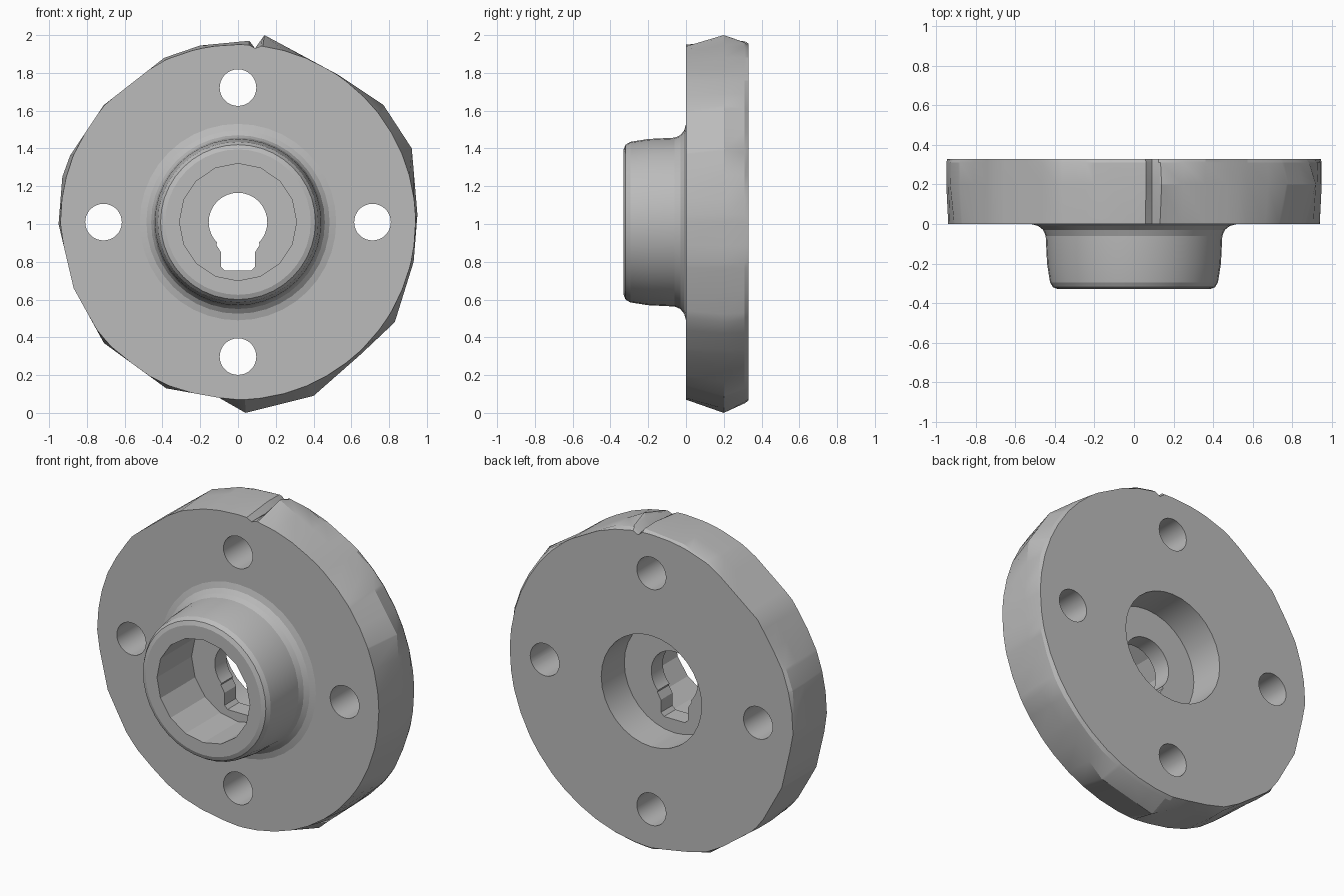
import bpy, bmesh, math

if "Cube" in bpy.data.objects:
    bpy.data.objects.remove(bpy.data.objects["Cube"])

CZ = 1.01          # height of the hub axis
TAU = 2 * math.pi

metal = bpy.data.materials.new("grey metal")
metal.use_nodes = True
COLOUR = (0.5, 0.5, 0.5, 1)
metal.diffuse_color = COLOUR
metal.node_tree.nodes["Principled BSDF"].inputs["Base Color"].default_value = COLOUR


def loft(name, rings):
    """Closed solid through matching rings of (x, y, z) points."""
    bm = bmesh.new()
    loops = [[bm.verts.new(p) for p in ring] for ring in rings]
    n = len(loops[0])
    for a, b in zip(loops, loops[1:]):
        for i in range(n):
            j = (i + 1) % n
            bm.faces.new((a[i], a[j], b[j], b[i]))
    bm.faces.new(loops[0])
    bm.faces.new(loops[-1])
    bmesh.ops.recalc_face_normals(bm, faces=bm.faces)
    mesh = bpy.data.meshes.new(name)
    bm.to_mesh(mesh)
    bm.free()
    mesh.materials.append(metal)
    obj = bpy.data.objects.new(name, mesh)
    bpy.context.collection.objects.link(obj)
    return obj


def circle(r, y, n, cx=0, cz=CZ):
    return [(cx + r * math.cos(TAU * i / n), y, cz + r * math.sin(TAU * i / n))
            for i in range(n)]


def cylinder(name, r, y0, y1, n, cx=0, cz=CZ):
    return loft(name, [circle(r, y0, n, cx, cz), circle(r, y1, n, cx, cz)])


def cut(target, cutters):
    bpy.context.view_layer.objects.active = target
    for c in cutters:
        mod = target.modifiers.new("cut", 'BOOLEAN')
        mod.operation, mod.solver, mod.object = 'DIFFERENCE', 'EXACT', c
        bpy.ops.object.modifier_apply(modifier=mod.name)
        bpy.data.objects.remove(c)


def smooth(obj, degrees):
    bpy.ops.object.select_all(action='DESELECT')
    obj.select_set(True)
    bpy.context.view_layer.objects.active = obj
    bpy.ops.object.shade_smooth_by_angle(angle=math.radians(degrees))


# Rough outline of the flange rim, counter-clockwise from +x (x, z)
outline = [(.95, 1.05), (.92, 1.4), (.77, 1.63), (.53, 1.79), (.14, 2), (.09, 1.93),
           (.06, 1.97), (-.2, 1.945), (-.39, 1.88), (-.71, 1.63), (-.89, 1.36),
           (-.93, 1.25), (-.95, 1), (-.87, .66), (-.71, .37), (-.38, .13),
           (-.1, .08), (.04, 0), (.4, .09), (.65, .31), (.83, .48), (.93, .8)]
corners = [(x, z - CZ) for x, z in outline]


def rim_radius(t):
    """Distance from the axis to the outline in direction t."""
    dx, dz = math.cos(t), math.sin(t)
    for (ax, az), (bx, bz) in zip(corners, corners[1:] + corners[:1]):
        ca, cb = dx * az - dz * ax, dx * bz - dz * bx
        if ca <= 1e-9 and cb > 1e-9 and ax * dx + az * dz > 0:
            k = ca / (ca - cb)
            return math.hypot(ax + k * (bx - ax), az + k * (bz - az))
    return 0.94


# Flange: round front edge, rough widest ring, trimmed back edge
angles = sorted({round(math.atan2(z, x) % TAU, 5) for x, z in corners}
                | {round(TAU * i / 48, 5) for i in range(48)})


def rim_ring(y, limit):
    ring = []
    for t in angles:
        r = min(rim_radius(t), limit)
        ring.append((r * math.cos(t), y, CZ + r * math.sin(t)))
    return ring


flange = loft("flange", [rim_ring(0, 0.94), rim_ring(0.2, 2), rim_ring(0.31, 0.96),
                         rim_ring(0.33, 0.945)])

# Keyway cutter with slightly flared top
keyway = loft("keyway_cutter", [[(x, y, z) for x, z in
              [(-.09, .775), (-.07, .755), (.07, .755), (.09, .775), (.09, .85),
               (.115, .89), (.08, .98), (-.08, .98), (-.115, .89), (-.09, .85)]]
              for y in (-.1, .25)])

# Four bolt holes, back recess, shaft hole and keyway
holes = [cylinder("bolt_hole_cutter", .097, -.1, .5, 32, .712 * dx, CZ + .712 * dz)
         for dx, dz in ((1, 0), (0, 1), (-1, 0), (0, -1))]
cut(flange, holes + [cylinder("recess_cutter", .335, .11, .5, 32),
                     cylinder("shaft_hole_cutter", .155, -.1, .25, 36), keyway])
smooth(flange, 20)

# Hub: turned profile (radius, y) with a base fillet and rounded nose
profile = [(.385, -.33), (.41, -.32), (.425, -.295), (.44, -.2), (.447, -.06),
           (.46, -.03), (.485, -.01), (.52, 0)]
hub = loft("hub", [circle(r, y, 40) for r, y in profile])
cut(hub, [cylinder("bore_cutter", .31, -.5, .1, 16)])
smooth(hub, 20)
